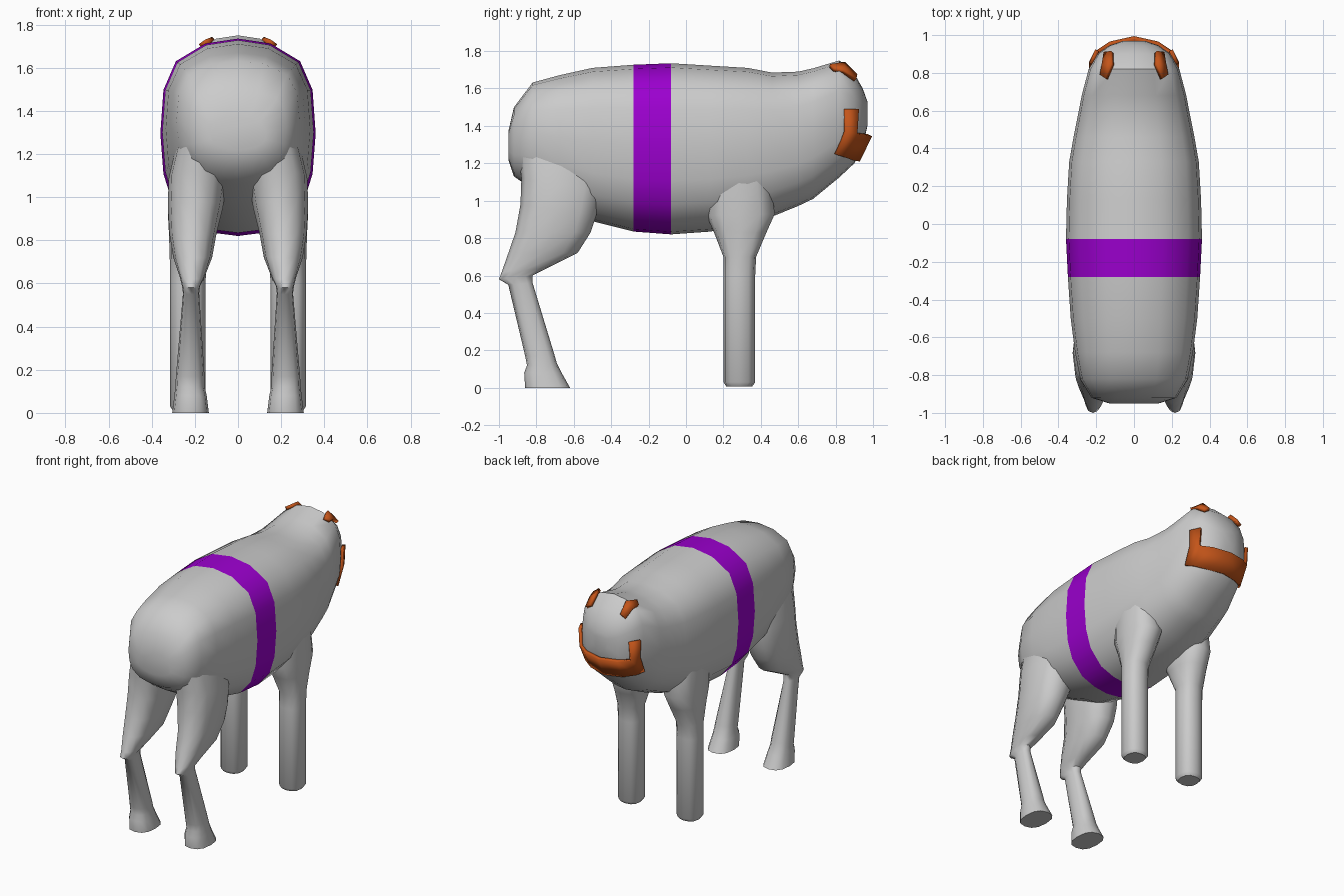
import bpy, bmesh, math

if "Cube" in bpy.data.objects:
    bpy.data.objects.remove(bpy.data.objects["Cube"])


def material(name, rgb):
    m = bpy.data.materials.new(name)
    m.diffuse_color = (*rgb, 1)
    m.use_nodes = True
    m.node_tree.nodes["Principled BSDF"].inputs["Base Color"].default_value = m.diffuse_color
    return m


PURPLE = material("purple", (0.33, 0.0, 0.62))
ORANGE = material("orange", (0.55, 0.09, 0.01))


def make(name, verts, faces, mat=None, mirror=False, thick=0, angle=50, recalc=True):
    me = bpy.data.meshes.new(name)
    me.from_pydata(verts, [], faces)
    bm = bmesh.new()
    bm.from_mesh(me)
    loose = [v for v in bm.verts if not v.link_faces]
    bmesh.ops.delete(bm, geom=loose, context='VERTS')
    if recalc:
        bmesh.ops.recalc_face_normals(bm, faces=bm.faces)
    bm.to_mesh(me)
    bm.free()
    ob = bpy.data.objects.new(name, me)
    bpy.context.collection.objects.link(ob)
    if mat:
        me.materials.append(mat)
    if mirror:
        ob.modifiers.new("mirror", 'MIRROR').use_clip = True
    if thick:
        s = ob.modifiers.new("solidify", 'SOLIDIFY')
        s.thickness, s.offset = thick, 0
    bpy.ops.object.select_all(action='DESELECT')
    ob.select_set(True)
    bpy.context.view_layer.objects.active = ob
    bpy.ops.object.shade_smooth_by_angle(angle=math.radians(angle))
    return ob


def bridge(rings, spans):
    n = len(rings[0])
    return [(i * n + k, i * n + (k + 1) % n, (i + 1) * n + (k + 1) % n, (i + 1) * n + k)
            for i in spans for k in range(n)]


def caps(rings):
    n, m = len(rings[0]), len(rings)
    return [tuple(range(n))[::-1], tuple(range((m - 1) * n, m * n))]


# Torso cross-section (half), scaled to each station: y, top, bottom, half width
half = [(0, 1), (.42, .95), (.8, .77), (.96, .48), (1, .04),
        (.96, -.37), (.85, -.65), (.6, -.88), (.3, -.97), (0, -1)]
section = half + [(-x, z) for x, z in half[-2:0:-1]]
stations = [
    (-.95, 1.37, 1.22, .13), (-.92, 1.5, 1.13, .225), (-.82, 1.632, 1.06, .285),
    (-.68, 1.67, .98, .312), (-.5, 1.71, .89, .335),
    (-.28, 1.727, .835, .35), (-.08, 1.735, .82, .36),
    (.13, 1.722, .835, .355), (.33, 1.71, .87, .343), (.46, 1.685, .915, .32),
    (.6, 1.69, .972, .292), (.68, 1.708, 1.01, .277), (.82, 1.75, 1.125, .24),
    (.9, 1.68, 1.2, .195), (.945, 1.6, 1.29, .13), (.97, 1.53, 1.4, .055)]
rings = [[(x * w, y, (t + b) / 2 + z * (t - b) / 2) for x, z in section]
         for y, t, b, w in stations]
verts = [v for r in rings for v in r]
BAND = 5
make("torso", verts,
     bridge(rings, [i for i in range(len(rings) - 1) if i != BAND]) + caps(rings))
# Girth band fills the gap left in the torso
make("girth_band", verts, bridge(rings, [BAND]), PURPLE)


# Legs: rounded rings given by back (y, z), front (y, z) and x range
def leg(name, rows, n=12):
    out = []
    for yb, zb, yf, zf, x0, x1 in rows:
        ring = []
        for k in range(n):
            a = 2 * math.pi * k / n
            c, s = math.cos(a), math.sin(a)
            c = math.copysign(abs(c) ** .8, c)
            s = math.copysign(abs(s) ** .8, s)
            t = (1 + s) / 2
            ring.append(((x0 + x1) / 2 + c * (x1 - x0) / 2,
                         yb + t * (yf - yb), zb + t * (zf - zb)))
        out.append(ring)
    make(name, [v for r in out for v in r],
         bridge(out, range(len(out) - 1)) + caps(out), mirror=True)


leg("hind_legs", [
    (-.86, 0, -.62, 0, .135, .305),
    (-.865, .08, -.665, .08, .145, .295),
    (-.85, .12, -.69, .13, .155, .29),
    (-.86, .17, -.70, .165, .155, .288),
    (-.95, .55, -.82, .56, .18, .255),
    (-1.0, .58, -.82, .6, .175, .26),
    (-.985, .62, -.74, .64, .155, .27),
    (-.95, .72, -.58, .72, .12, .30),
    (-.912, .83, -.51, .83, .10, .318),
    (-.885, .98, -.48, .92, .07, .325),
    (-.88, 1.12, -.45, 1.05, .05, .322),
    (-.9, 1.28, -.45, 1.25, .05, .28)])

leg("front_legs", [
    (.215, .008, .355, .008, .165, .3),
    (.2, .03, .37, .03, .15, .315),
    (.2, .6, .37, .6, .15, .315),
    (.2, .7, .375, .7, .148, .316),
    (.15, .83, .43, .83, .115, .32),
    (.11, .92, .475, .93, .095, .325),
    (.11, 1.12, .45, 1.12, .1, .32)])

# Muzzle guard: curved strip round the front with an upright at each side
top = [(0, .985, 1.35), (.125, .957, 1.355), (.195, .91, 1.36), (.23, .85, 1.37)]
low = [(0, .92, 1.215), (.125, .885, 1.22), (.195, .845, 1.235), (.225, .795, 1.25)]
up = [(.195, .92, 1.49), (.228, .847, 1.49)]
make("muzzle_guard", top + low + up,
     [(0, 1, 5, 4), (1, 2, 6, 5), (2, 3, 7, 6), (8, 9, 3, 2)],
     ORANGE, mirror=True, thick=.022, angle=30)

# Brow strips on top of the head
make("brow_strips",
     [(.145, .768, 1.722), (.113, .845, 1.735), (.115, .91, 1.67),
      (.175, .79, 1.70), (.165, .84, 1.69), (.155, .905, 1.645)],
     [(0, 1, 4, 3), (1, 2, 5, 4)], ORANGE, mirror=True, thick=.022, angle=30)
